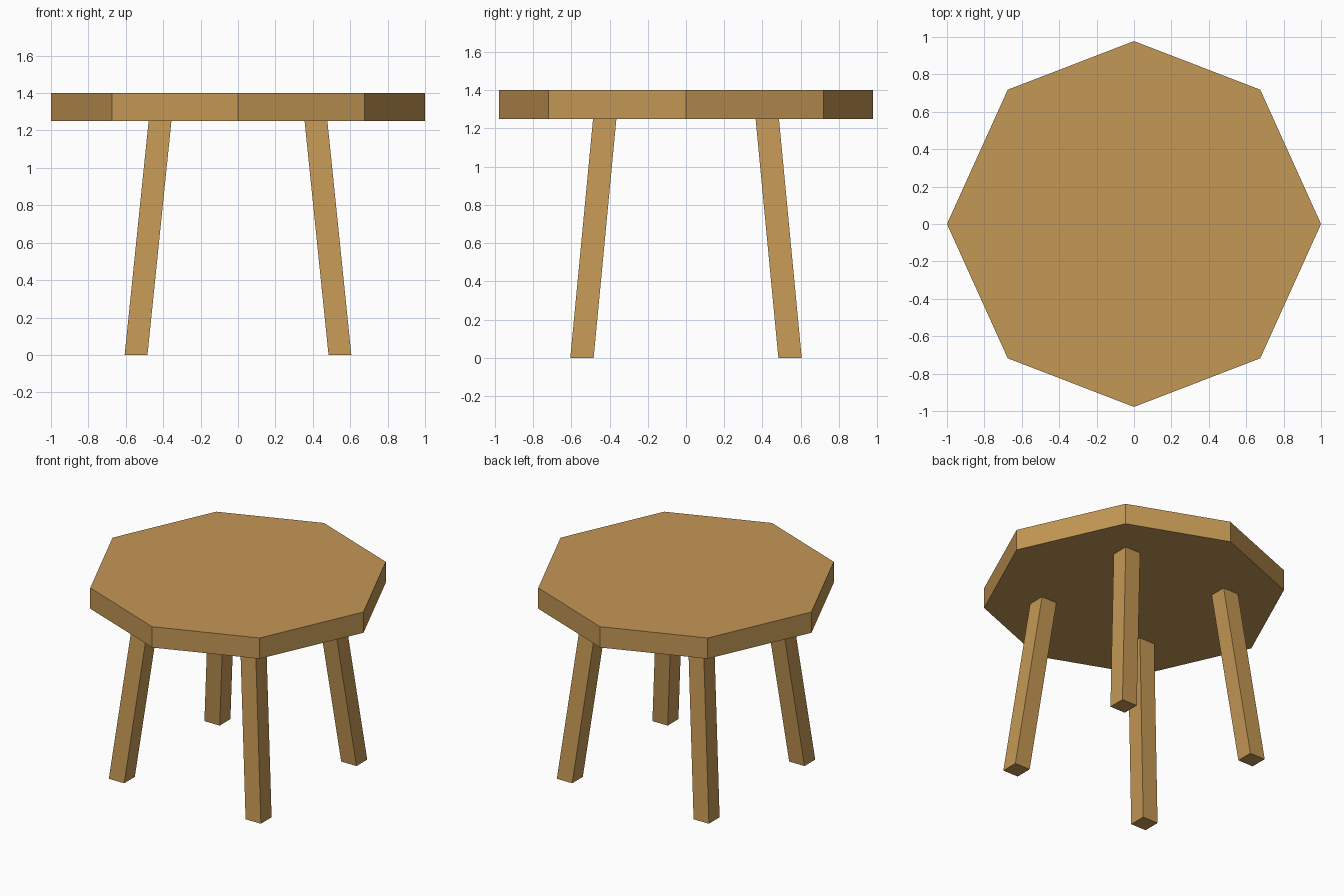
import bpy

if "Cube" in bpy.data.objects:
    bpy.data.objects.remove(bpy.data.objects["Cube"])

wood = bpy.data.materials.new("wood")
wood.diffuse_color = (0.55, 0.31, 0.09, 1)
wood.use_nodes = True
wood.node_tree.nodes["Principled BSDF"].inputs["Base Color"].default_value = wood.diffuse_color


def loft(name, bottom, top, z0, z1):
    """Solid between two matching polygons at heights z0 and z1."""
    n = len(bottom)
    verts = [(x, y, z0) for x, y in bottom] + [(x, y, z1) for x, y in top]
    faces = [list(range(n))[::-1], list(range(n, 2 * n))]
    faces += [(i, (i + 1) % n, (i + 1) % n + n, i + n) for i in range(n)]
    mesh = bpy.data.meshes.new(name)
    mesh.from_pydata(verts, [], faces)
    mesh.materials.append(wood)
    obj = bpy.data.objects.new(name, mesh)
    bpy.context.collection.objects.link(obj)
    return obj


def rect(cx, cy, h):
    return [(cx - h, cy - h), (cx + h, cy - h), (cx + h, cy + h), (cx - h, cy + h)]


# Octagonal table top
outline = [(1, 0), (0.675, 0.718), (0, 0.978), (-0.675, 0.718),
           (-1, 0), (-0.675, -0.718), (0, -0.978), (0.675, -0.718)]
loft("table_top", outline, outline, 1.25, 1.40)

# Four splayed legs
for side, sx in (("left", -1), ("right", 1)):
    for end, sy in (("front", -1), ("back", 1)):
        loft(f"{end}_{side}_leg", rect(sx * 0.545, sy * 0.544, 0.061),
             rect(sx * 0.417, sy * 0.425, 0.061), 0, 1.25)
